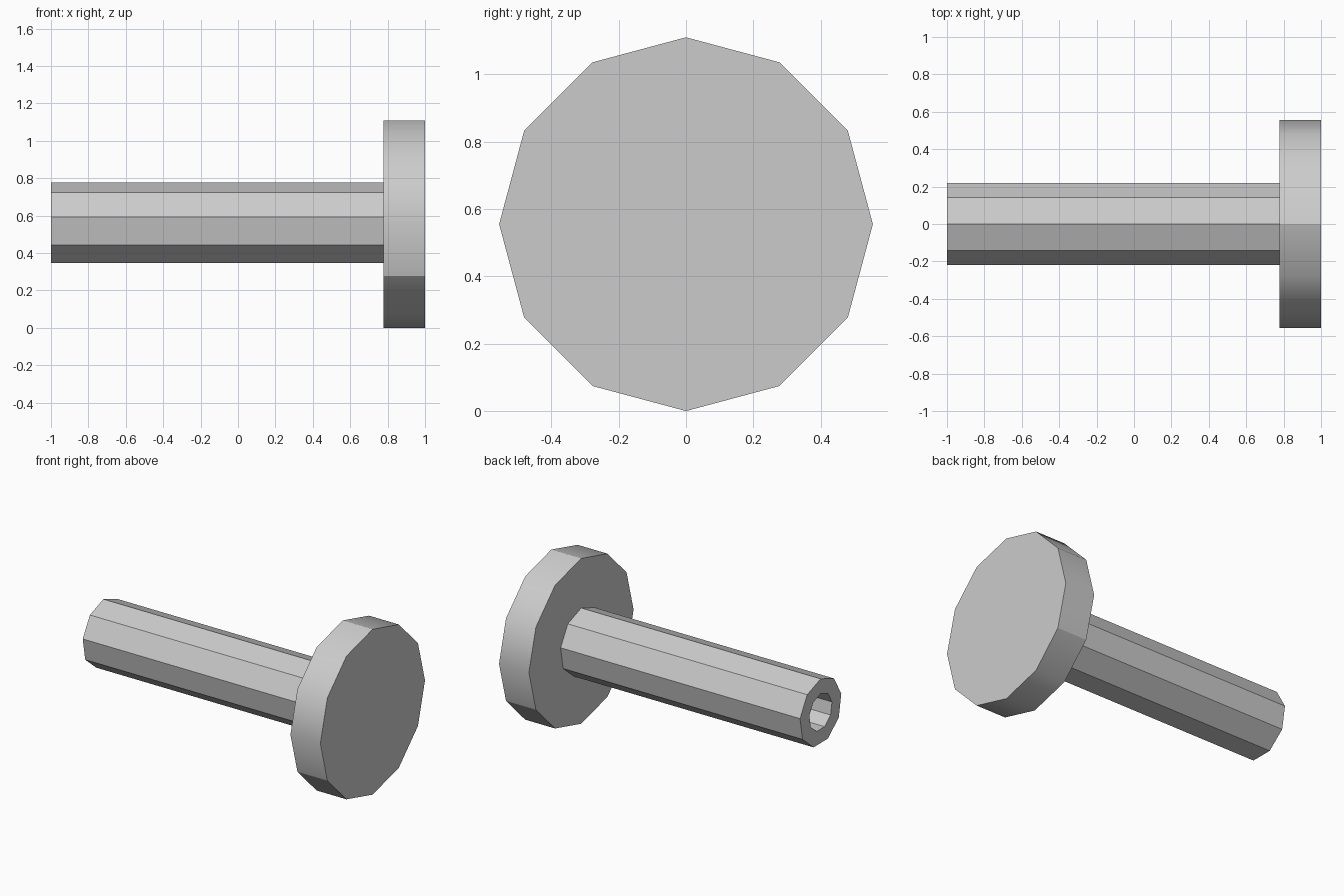
import bpy
import bmesh
from math import sin, cos, tau

if "Cube" in bpy.data.objects:
    bpy.data.objects.remove(bpy.data.objects["Cube"])

AXIS_Z = 0.555

grey = bpy.data.materials.new("light_grey")
grey.use_nodes = True
COLOUR = (0.6, 0.6, 0.6, 1)
grey.diffuse_color = COLOUR
grey.node_tree.nodes["Principled BSDF"].inputs["Base Color"].default_value = COLOUR


def ring(bm, sides, radius, x):
    """Polygon around the x axis with one corner pointing up."""
    return [bm.verts.new((x, radius * sin(tau * i / sides), radius * cos(tau * i / sides)))
            for i in range(sides)]


def bridge(bm, a, b):
    n = len(a)
    return [bm.faces.new((a[i], a[(i + 1) % n], b[(i + 1) % n], b[i])) for i in range(n)]


def finish(bm, name):
    bmesh.ops.recalc_face_normals(bm, faces=bm.faces)
    mesh = bpy.data.meshes.new(name)
    bm.to_mesh(mesh)
    bm.free()
    mesh.materials.append(grey)
    obj = bpy.data.objects.new(name, mesh)
    obj.location.z = AXIS_Z
    bpy.context.collection.objects.link(obj)


# Hollow shaft: outer wall, open end rim, bore and bore floor
bm = bmesh.new()
SIDES = 9
rings = [ring(bm, SIDES, r, x) for r, x in
         ((0.222, 0.778), (0.222, -1), (0.122, -1), (0.122, 0.778))]
for a, b in zip(rings, rings[1:]):
    bridge(bm, a, b)
bridge(bm, rings[-1], rings[0])
finish(bm, "hollow_shaft")

# Disc head: solid, softly shaded rim with three crisp edges
bm = bmesh.new()
SIDES = 12
inner, outer = (ring(bm, SIDES, 0.555, x) for x in (0.778, 1))
rim = bridge(bm, inner, outer)
for face in rim:
    face.smooth = True
for cap in (inner, outer):
    bm.faces.new(cap)
for i in range(SIDES):
    bm.edges.get((inner[i], outer[i])).smooth = i % 4 != 0
    for loop in (inner, outer):
        bm.edges.get((loop[i], loop[(i + 1) % SIDES])).smooth = False
finish(bm, "disc_head")
